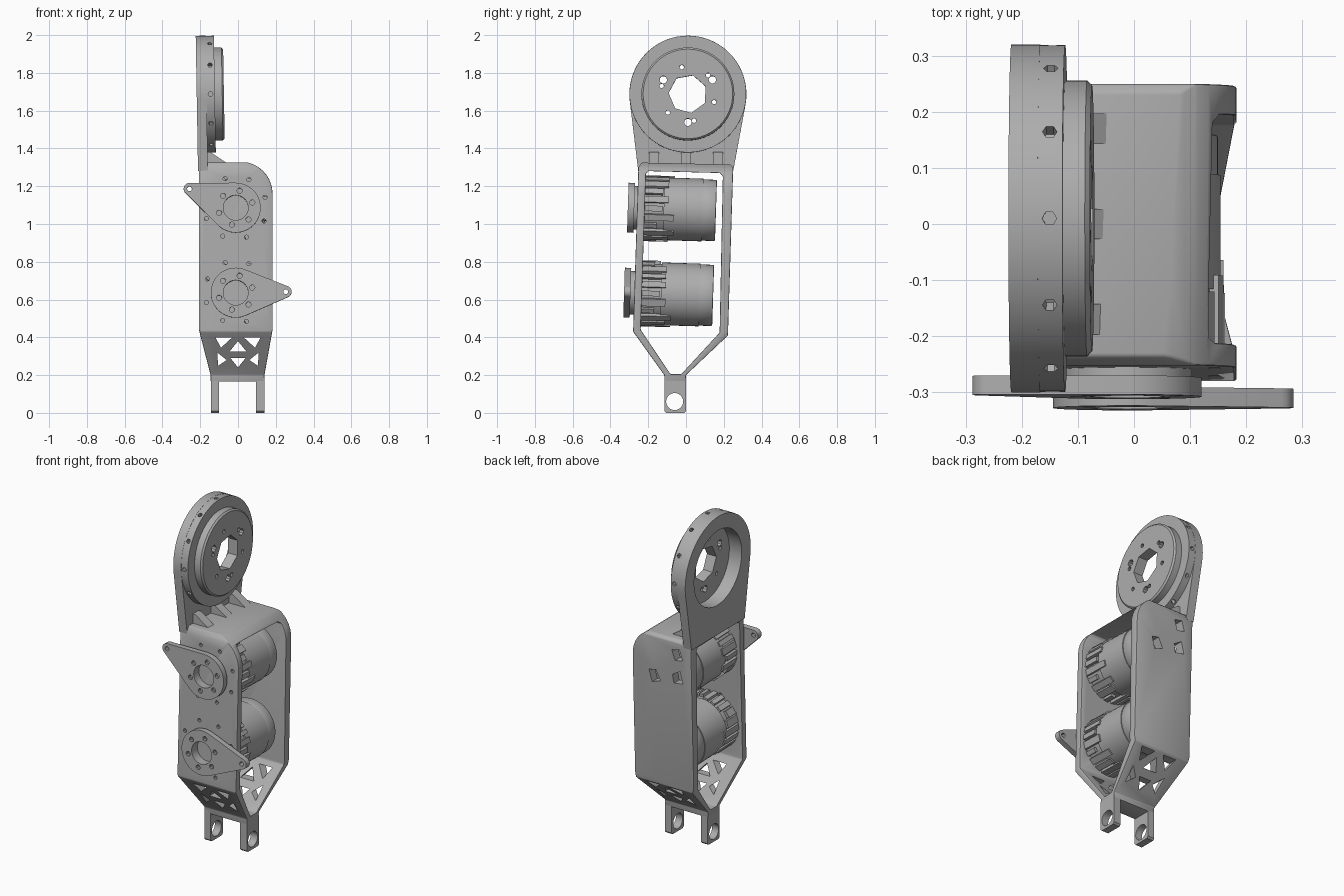
import bpy, bmesh, math, random
from mathutils import Matrix, Vector
from mathutils.geometry import convex_hull_2d

cube = bpy.data.objects.get("Cube")
if cube:
    bpy.data.objects.remove(cube, do_unlink=True)
random.seed(4)

grey = bpy.data.materials.new("machined_grey")
grey.use_nodes = True
TONE = (0.42, 0.42, 0.42, 1)
grey.diffuse_color = TONE
grey.node_tree.nodes["Principled BSDF"].inputs["Base Color"].default_value = TONE


def circle(u, v, r, n=48, turn=0.0):
    return [(u + r * math.cos(turn + math.tau * i / n),
             v + r * math.sin(turn + math.tau * i / n)) for i in range(n)]


def bolt_circle(u, v, ring, r, count, turn=0.0, n=10):
    return [circle(cu, cv, r, n) for cu, cv in circle(u, v, ring, count, turn)]


def hull(points):
    return [points[i] for i in convex_hull_2d([Vector(p) for p in points])]


def prism(name, loops, axis, a, b):
    """Extrude closed outlines from a to b: axis x takes (y, z), axis y takes (x, z)."""
    bm = bmesh.new()
    for loop in loops:
        place = (lambda p, d: (d, *p)) if axis == "x" else (lambda p, d: (p[0], d, p[1]))
        low = [bm.verts.new(place(p, a)) for p in loop]
        high = [bm.verts.new(place(p, b)) for p in loop]
        bm.faces.new(low)
        bm.faces.new(high)
        for i in range(len(loop)):
            j = (i + 1) % len(loop)
            bm.faces.new((low[i], low[j], high[j], high[i]))
    bmesh.ops.recalc_face_normals(bm, faces=bm.faces)
    mesh = bpy.data.meshes.new(name)
    bm.to_mesh(mesh)
    bm.free()
    mesh.materials.append(grey)
    obj = bpy.data.objects.new(name, mesh)
    bpy.context.collection.objects.link(obj)
    return obj


def bake(obj):
    graph = bpy.context.evaluated_depsgraph_get()
    mesh = bpy.data.meshes.new_from_object(obj.evaluated_get(graph))
    obj.modifiers.clear()
    obj.data = mesh


def combine(obj, cutter, operation="DIFFERENCE"):
    mod = obj.modifiers.new("boolean", "BOOLEAN")
    mod.operation, mod.object, mod.solver = operation, cutter, "EXACT"
    bake(obj)
    bpy.data.objects.remove(cutter, do_unlink=True)


def bevel(obj, width, segments=2):
    mod = obj.modifiers.new("bevel", "BEVEL")
    mod.width, mod.segments, mod.limit_method = width, segments, "ANGLE"
    mod.angle_limit = math.radians(35)
    bake(obj)


# Frame: closed band in side outline, trimmed to the front silhouette
outer = [(-.115, .165), (-.115, .2), (-.28, .43), (-.252, 1.3), (-.235, 1.325),
         (.235, 1.315), (.25, 1.3), (.222, .41), (0, .2), (0, .165)]
inner = [(-.082, .205), (-.24, .44), (-.212, 1.265), (-.2, 1.28), (.18, 1.27),
         (.195, 1.255), (.178, .425), (-.025, .205)]
corner = [(.013 + .17 * math.cos(t * math.pi / 20), 1.16 + .17 * math.sin(t * math.pi / 20))
          for t in range(11)]
silhouette = [(-.145, .15), (.14, .15), (.14, .2), (.183, .44)] + corner + \
             [(-.207, 1.34), (-.207, .44), (-.145, .2)]
frame = prism("frame", [outer], "x", -.3, .3)
combine(frame, prism("opening", [inner], "x", -.4, .4))
combine(frame, prism("trim", [silhouette], "y", -.5, .5), "INTERSECT")
bevel(frame, .01)

# Truss holes in both sloping lower panels
truss = [[(-.12, .4), (-.03, .4), (-.09, .345)], [(.12, .4), (.03, .4), (.09, .345)],
         [(-.11, .32), (-.105, .25), (-.06, .28)], [(.11, .32), (.105, .25), (.06, .28)],
         [(0, .38), (-.045, .325), (.045, .325)], [(-.04, .29), (.04, .29), (0, .24)]]
combine(frame, prism("truss_holes", truss, "y", -.5, .5))
# Access holes in the back panel
access = [[(.075, 1.09), (.055, 1.02), (0, 1.04), (.03, 1.1)],
          [(-.08, 1.25), (-.1, 1.19), (-.15, 1.2), (-.13, 1.26)],
          [(-.08, 1.1), (-.09, 1.05), (-.15, 1.06), (-.13, 1.13)]]
combine(frame, prism("access_holes", access, "y", .15, .4))
# Screw holes around each drive on the front panel
for z in (1.085, .64):
    combine(frame, prism("screw_holes", bolt_circle(-.012, z, .165, .011, 8, .35), "y", -.5, -.1))

# Clevis legs with pin holes
leg = [(-.115, .01), (-.105, 0), (-.01, 0), (0, .01), (0, .185), (-.115, .185)]
for name, x0, x1 in (("clevis_leg_right", -.143, -.1), ("clevis_leg_left", .095, .14)):
    tine = prism(name, [leg], "x", x0, x1)
    combine(tine, prism("pin_hole", [circle(-.06, .06, .045, 32)], "x", -.5, .5))

# Upper joint: side plate, ring and hub disc
CY, CZ = .01, 1.69
joint = []
plate = prism("joint_plate", [hull(circle(CY, CZ, .31, 72) + [(-.253, 1.285), (.25, 1.285)])],
              "x", -.212, -.16)
ring = prism("joint_ring", [circle(CY, CZ, .309, 72)], "x", -.161, -.116)
for part in (plate, ring):
    combine(part, prism("bore", [circle(CY, CZ, .225, 64)], "x", -.4, .2))
    joint.append(part)
# Radial pits in the ring rim
for i in range(12):
    pit = prism("pit", [circle(-.139, 0, .013, 6)], "y", .28, .36)
    pit.matrix_world = Matrix.Translation((0, CY, CZ)) @ Matrix.Rotation(i * math.tau / 12, 4, "X")
    bpy.context.view_layer.update()
    combine(ring, pit)
disc = prism("joint_disc", [circle(CY, CZ, .246, 64)], "x", -.13, -.068)
bevel(disc, .009, 1)
holes = [circle(CY, CZ, .102, 7, .4)]
holes += bolt_circle(CY, CZ, .15, .02, 3, math.pi / 6) + bolt_circle(CY, CZ, .145, .012, 6, math.pi / 3 - .3)
combine(disc, prism("disc_holes", holes, "x", -.4, .2))
joint.append(disc)
lean = Matrix.Translation((0, 0, 1.3)) @ Matrix.Rotation(-.017, 4, "Y") @ Matrix.Translation((0, 0, -1.3))
for part in joint:
    part.data.transform(lean)

# Gussets between the side plate and the frame top
for i, y in enumerate((-.17, 0, .17)):
    prism(f"gusset_{i + 1}", [[(-.17, 1.31), (-.04, 1.31), (-.145, 1.38), (-.17, 1.38)]],
          "y", y - .027, y + .027)


# Drive unit: motor body, fins, flange and crank arm, square to the leaning front panel
def drive(label, x, y, z, tip, face):
    parts = [
        prism(label + "_motor_front", [circle(0, 0, .158)], "y", .03, .2),
        prism(label + "_motor_can", [circle(0, 0, .166)], "y", .14, .345),
        prism(label + "_motor_cap", [circle(0, 0, .162)], "y", .34, .417),
    ]
    bevel(parts[2], .006)
    for i in range(22):
        length = random.choice((.07, .1, .13, .16))
        wide = random.uniform(.012, .022)
        fin = prism(f"{label}_fin_{i + 1}", [[(.15, -wide), (.174, -wide), (.174, wide), (.15, wide)]],
                    "y", .035, .035 + length)
        fin.data.transform(Matrix.Rotation(i * math.tau / 22, 4, "Y"))
        parts.append(fin)
    flange = prism(label + "_flange", [circle(0, 0, .115)], "y", -.03, .04)
    arm = prism(label + "_crank_arm", [hull(circle(0, 0, .132) + circle(*tip, .031, 20))],
                "y", face, face + .034)
    cuts = [circle(0, 0, .066, 32), circle(*tip, .013, 12)] + bolt_circle(0, 0, .092, .014, 6, .3)
    combine(arm, prism("arm_holes", cuts, "y", -.2, .02))
    combine(flange, prism("flange_bore", [circle(0, 0, .066, 32)], "y", -.2, .025))
    for part in parts + [flange, arm]:
        part.data.transform(Matrix.Translation((x, y, z)) @ Matrix.Rotation(-.032, 4, "X"))


drive("upper", -.012, -.258, 1.085, (-.245, .1), -.05)
drive("lower", -.012, -.273, .635, (.265, .005), -.055)

# Smooth round surfaces, keep the edges crisp
for obj in bpy.context.scene.objects:
    if obj.type == "MESH":
        bpy.context.view_layer.objects.active = obj
        obj.select_set(True)
bpy.ops.object.shade_smooth_by_angle(angle=math.radians(30))
